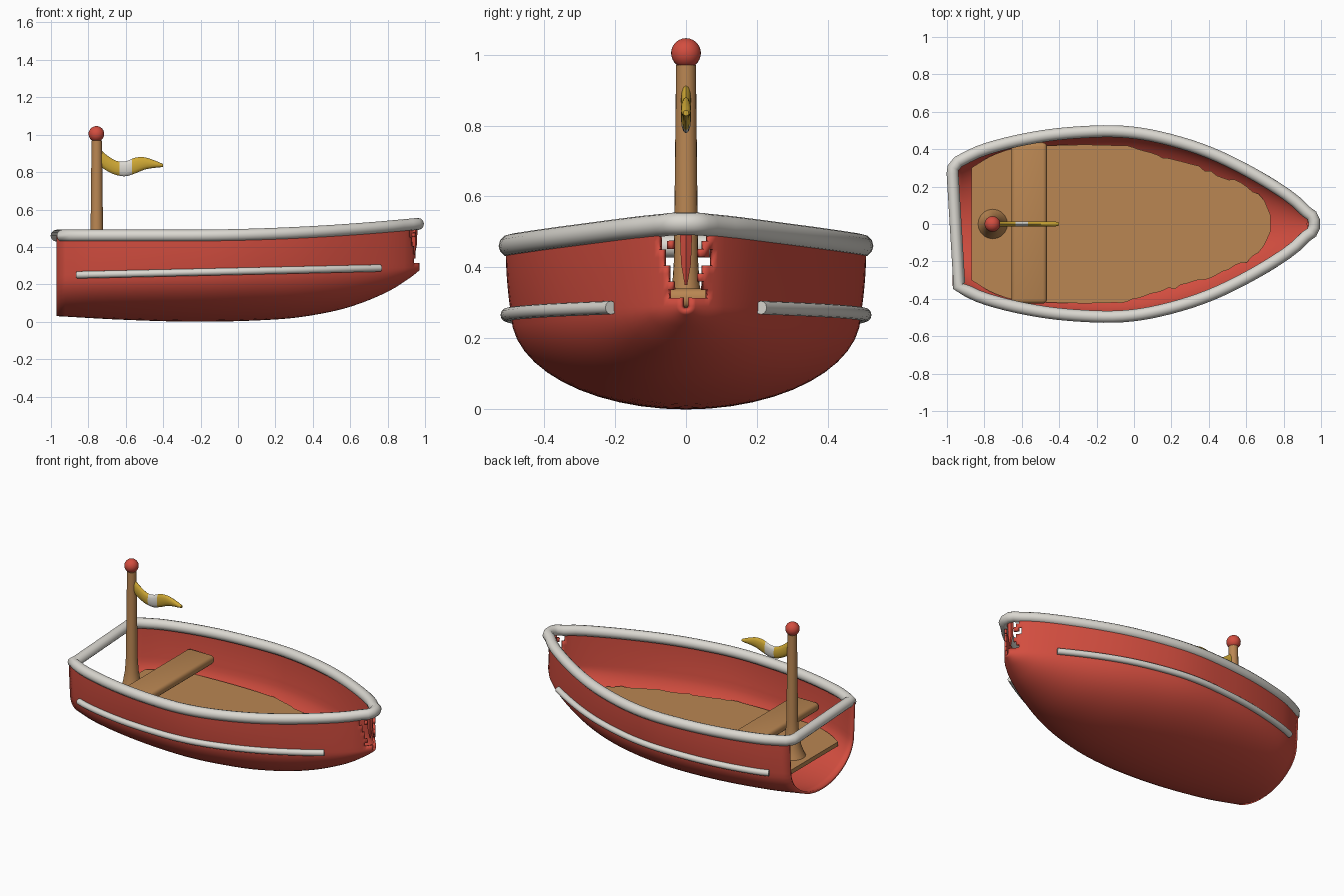
import bpy, bmesh, math, random
from mathutils import Vector

random.seed(4)
if "Cube" in bpy.data.objects:
    bpy.data.objects.remove(bpy.data.objects["Cube"], do_unlink=True)


def material(name, rgb):
    m = bpy.data.materials.new(name)
    m.use_nodes = True
    m.diffuse_color = (*rgb, 1)
    bsdf = m.node_tree.nodes["Principled BSDF"]
    bsdf.inputs["Base Color"].default_value = (*rgb, 1)
    bsdf.inputs["Roughness"].default_value = 0.6
    return m


RED = material("hull red", (0.65, 0.075, 0.05))
WHITE = material("trim white", (0.7, 0.68, 0.63))
WOOD = material("wood brown", (0.49, 0.24, 0.085))
GOLD = material("pennant gold", (0.62, 0.39, 0.035))


def curve_at(table, x):
    """Smooth interpolation through (x, value) pairs."""
    n = len(table)

    def slope(i):
        a, b = table[max(i - 1, 0)], table[min(i + 1, n - 1)]
        return (b[1] - a[1]) / (b[0] - a[0])
    x = min(max(x, table[0][0]), table[-1][0])
    i = max(k for k in range(n - 1) if table[k][0] <= x)
    (x0, v0), (x1, v1) = table[i], table[i + 1]
    h = x1 - x0
    t = (x - x0) / h
    return (v0 * (2*t**3 - 3*t*t + 1) + slope(i) * h * (t**3 - 2*t*t + t)
            + v1 * (3*t*t - 2*t**3) + slope(i + 1) * h * (t**3 - t*t))


def finish(obj, mats, angle=40):
    for m in mats:
        obj.data.materials.append(m)
    bpy.ops.object.select_all(action='DESELECT')
    obj.select_set(True)
    bpy.context.view_layer.objects.active = obj
    bpy.ops.object.shade_smooth_by_angle(angle=math.radians(angle))
    return obj


def mesh_object(name, bm, mats, angle=40):
    bmesh.ops.recalc_face_normals(bm, faces=bm.faces[:])
    mesh = bpy.data.meshes.new(name)
    bm.to_mesh(mesh)
    bm.free()
    obj = bpy.data.objects.new(name, mesh)
    bpy.context.collection.objects.link(obj)
    return finish(obj, mats, angle)


def loft(rings, closed):
    """Skin a list of rings; closed rings are capped at both ends."""
    bm = bmesh.new()
    rows = [[bm.verts.new(p) for p in ring] for ring in rings]
    n = len(rows[0])
    for a, b in zip(rows, rows[1:]):
        for i in range(n if closed else n - 1):
            j = (i + 1) % n
            bm.faces.new((a[i], a[j], b[j], b[i]))
    if closed:
        bm.faces.new(rows[0])
        bm.faces.new(rows[-1])
    return bm


def tube(name, points, radius, mat, cyclic=False):
    data = bpy.data.curves.new(name, 'CURVE')
    data.dimensions = '3D'
    data.bevel_depth = radius
    data.bevel_resolution = 4
    data.use_fill_caps = True
    spline = data.splines.new('POLY')
    spline.points.add(len(points) - 1)
    for p, co in zip(spline.points, points):
        p.co = (*co, 1)
    spline.use_cyclic_u = cyclic
    obj = bpy.data.objects.new(name, data)
    bpy.context.collection.objects.link(obj)
    bpy.ops.object.select_all(action='DESELECT')
    obj.select_set(True)
    bpy.context.view_layer.objects.active = obj
    bpy.ops.object.convert(target='MESH')
    return finish(bpy.context.object, [mat], 50)


# Hull lines: half beam, keel height, gunwale height, knuckle height
BEAM = [(-.97, .33), (-.8, .41), (-.5, .48), (-.2, .507), (0, .5), (.2, .46),
        (.4, .395), (.6, .3), (.8, .18), (.9, .1), (.97, .015)]
KEEL = [(-.97, .03), (-.6, .01), (-.2, 0), (.2, .012), (.4, .035), (.6, .08),
        (.8, .16), (.92, .235), (.97, .275)]


def gunwale(x):
    return .46 + .065 * (max(x + .3, 0) / 1.28) ** 2


def knuckle(x):
    return .25 + .037 * (x + .87) / 1.64


def section(x):
    w, k, g, zk = curve_at(BEAM, x), curve_at(KEEL, x), gunwale(x), knuckle(x)
    half = []
    for i in range(10):                       # upper side, gently bulged
        t = i / 10
        half.append((w * (1 - .03 * t * t), g + (zk - g) * t))
    for i in range(13):                       # round bottom
        a = math.pi / 2 * i / 12
        half.append((w * .97 * math.cos(a), zk - (zk - k) * math.sin(a)))
    pts = half + [(-y, z) for y, z in reversed(half[:-1])]
    return [Vector((x, y, z)) for y, z in pts]


# Hull shell, open at the stern and torn at the stem
stations = [-.97 + 1.86 * i / 40 for i in range(41)] + [.89 + .01 * i for i in range(1, 9)]
bm = loft([section(x) for x in stations], False)
torn = []
for f in bm.faces:
    c = f.calc_center_median()
    if c.z > .32 and c.x > .925 + random.choice((0, .01, .02)) + .1 * max(0, .4 - c.z):
        torn.append(f)
bmesh.ops.delete(bm, geom=torn, context='FACES')
hull = mesh_object("hull", bm, [RED], 35)
shell = hull.modifiers.new("wall", 'SOLIDIFY')
shell.thickness = .015
shell.offset = -1
# Make sure the wall grows inward
if sum(p.normal.z for p in hull.data.polygons) > 0:
    hull.data.flip_normals()

# Gunwale rail: port side, stem, starboard side, then the slanted stern bar
xs = [-.94 + 1.86 * i / 36 for i in range(37)]
side = [(x, curve_at(BEAM, x) - .012, gunwale(x)) for x in xs]
port = [(-.97, .27, .46), (-.967, .3, .46)] + side
starboard = [(x, -y, z) for x, y, z in reversed(side)] + [(-.935, -.31, .46)]
stem = [(.95, .045, gunwale(.95)), (.963, .018, gunwale(.96)),
        (.963, -.018, gunwale(.96)), (.95, -.045, gunwale(.95))]
tube("gunwale_rail", port + stem + starboard, .032, WHITE, True)

# Rubbing strakes on both sides
for name, s in (("left_strake", 1), ("right_strake", -1)):
    line = [-.86 + 1.62 * i / 30 for i in range(31)]
    tube(name, [(x, s * (curve_at(BEAM, x) * .97 + .011), knuckle(x)) for x in line],
         .019, WHITE)

# Floor boards with a rough worn edge
FLOOR = [(-.87, .3), (-.75, .37), (-.6, .41), (-.1, .42), (.1, .375), (.4, .285),
         (.6, .2), (.7, .12), (.73, .05)]
outline = []
for s in (1, -1):
    edge = [-.87 + 1.6 * i / 50 for i in range(51)]
    pts = [(x, s * (curve_at(FLOOR, x) + (random.uniform(-.012, .008) if x > -.1 else 0)))
           for x in edge]
    outline += pts if s == 1 else pts[::-1]
bm = loft([[(x, y, z) for x, y in outline] for z in (.165, .192)], True)
mesh_object("floor", bm, [WOOD])

# Bench across the stern half
bm = bmesh.new()
bmesh.ops.create_cube(bm, size=1)
for v in bm.verts:
    v.co = (v.co.x * .19 - .56, v.co.y * .86 + .005, v.co.z * .055 + .313)
bmesh.ops.bevel(bm, geom=bm.edges[:], offset=.022, segments=3, affect='EDGES', profile=.5)
mesh_object("bench", bm, [WOOD])


def ring(cx, z, r, n=20):
    return [(cx + r * math.cos(a), r * math.sin(a), z)
            for a in (2 * math.pi * i / n for i in range(n))]


# Mast with a flared foot
foot = [(.18, .085), (.21, .07), (.26, .052), (.33, .04), (.42, .034), (.97, .028)]
mesh_object("mast", loft([ring(-.755, z, r) for z, r in foot], True), [WOOD])

# Ball on the mast top
bm = bmesh.new()
bmesh.ops.create_uvsphere(bm, u_segments=24, v_segments=14, radius=.042)
bmesh.ops.translate(bm, verts=bm.verts, vec=(-.757, 0, 1.004))
mesh_object("mast_ball", bm, [RED], 60)

# Wavy pennant with a white band
MIDDLE = [(-.735, .875), (-.7, .848), (-.65, .822), (-.6, .818), (-.55, .835),
          (-.5, .846), (-.45, .843), (-.4, .835)]
HEIGHT = [(-.735, .045), (-.65, .038), (-.6, .04), (-.55, .042), (-.5, .033), (-.4, .008)]
rings = []
for i in range(37):
    x = -.735 + .335 * i / 36
    m, h = curve_at(MIDDLE, x), curve_at(HEIGHT, x)
    rings.append([(x, min(.014, h) * math.cos(a), m + h * math.sin(a))
                  for a in (math.pi * k / 6 for k in range(12))])
bm = loft(rings, True)
for f in bm.faces:
    f.material_index = int(-.632 < f.calc_center_median().x < -.572)
mesh_object("pennant", bm, [GOLD, WHITE], 60)

# Loose splinter hanging in the torn stem
bm = loft([ring(.94, z, r, 6) for z, r in ((.35, .004), (.41, .016), (.5, .02))], True)
mesh_object("stem_splinter", bm, [RED], 20)
